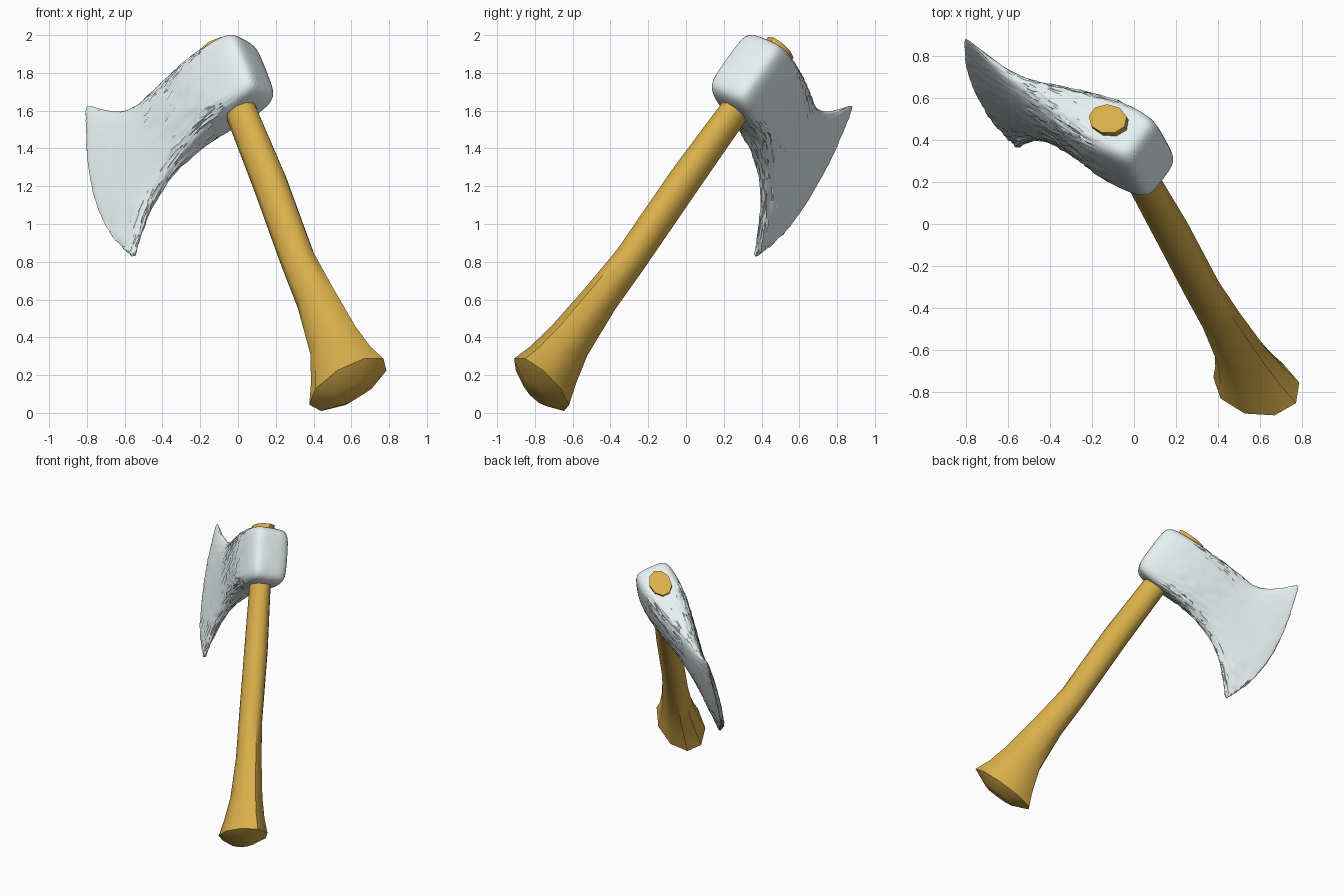
import bpy, bmesh, math, random
from mathutils import Vector

if "Cube" in bpy.data.objects:
    bpy.data.objects.remove(bpy.data.objects["Cube"])

random.seed(4)
TOP = Vector((-0.125, 0.50, 1.93))            # butt of the handle above the head
END = Vector((0.58, -0.765, 0.15))            # knob end of the handle
U = (TOP - END).normalized()                  # along the handle
V = Vector((-0.76, 0.343, -0.551))            # towards the cutting edge
V = (V - U * V.dot(U)).normalized()
W = U.cross(V)                                # through the blade thickness


def material(name, col):
    m = bpy.data.materials.new(name)
    m.diffuse_color = (*col, 1)
    m.use_nodes = True
    m.node_tree.nodes["Principled BSDF"].inputs["Base Color"].default_value = m.diffuse_color
    return m


def loft(name, rings, mat):
    """Skin a list of equal-length point rings and cap both ends."""
    bm = bmesh.new()
    vs = [[bm.verts.new(p) for p in r] for r in rings]
    n = len(rings[0])
    for a, b in zip(vs, vs[1:]):
        for i in range(n):
            j = (i + 1) % n
            bm.faces.new((a[i], a[j], b[j], b[i]))
    bm.faces.new(vs[0][::-1])
    bm.faces.new(vs[-1])
    bmesh.ops.recalc_face_normals(bm, faces=bm.faces[:])
    me = bpy.data.meshes.new(name)
    bm.to_mesh(me)
    bm.free()
    ob = bpy.data.objects.new(name, me)
    bpy.context.collection.objects.link(ob)
    me.materials.append(mat)
    return ob


def smooth(ob, angle):
    bpy.ops.object.select_all(action='DESELECT')
    ob.select_set(True)
    bpy.context.view_layer.objects.active = ob
    bpy.ops.object.shade_smooth_by_angle(angle=math.radians(angle))


# Handle: faceted shaft, flared domed knob; (fraction, half depth, half width, offset)
shaft = [(-.025, .12, .075, 0), (0, .245, .16, -.005), (.05, .195, .135, -.01),
         (.12, .148, .11, -.02), (.25, .113, .09, -.015), (.37, .097, .084, 0),
         (.6, .096, .084, -.014), (.8, .088, .076, -.01), (1, .105, .078, 0)]
rings = []
for t, a, b, off in shaft:
    c = END.lerp(TOP, t) + V * off
    rings.append([c + V * a * math.cos(k) + W * b * math.sin(k)
                  for k in [math.tau * (i + .5) / 9 for i in range(9)]])
handle = loft("handle", rings, material("wood", (0.70, 0.43, 0.07)))
smooth(handle, 46)

# Axe head: (top v, top u, bottom v, bottom u, half thickness, edge bulge, squareness)
sections = [(-.20, -.08, -.20, -.39, .10, 0, 4), (-.16, -.035, -.16, -.445, .14, 0, 5),
            (-.02, -.02, -.02, -.45, .15, 0, 5), (.15, -.012, .14, -.44, .14, 0, 4),
            (.30, -.005, .28, -.45, .112, 0, 3), (.45, -.008, .45, -.485, .08, 0, 2.5),
            (.58, -.02, .62, -.55, .055, .02, 2.5), (.70, .062, .77, -.68, .038, .05, 2.5),
            (.80, .18, .875, -.80, .022, .10, 2.5), (.83, .215, .895, -.835, .008, .125, 2.5)]
rings = []
for tv, tu, bv, bu, hw, bulge, p in sections:
    ring = []
    for i in range(24):
        k = math.tau * i / 24
        c, s = math.cos(k), math.sin(k)
        y = math.copysign(abs(c) ** (2 / p), c)
        x = math.copysign(abs(s) ** (2 / p), s)
        f = (y + 1) / 2
        v = bv + (tv - bv) * f + bulge * (1 - y * y) * (1 - .3 * y)
        ring.append(TOP + V * v + U * (bu + (tu - bu) * f) + W * hw * x)
    rings.append(ring)
head = loft("axe_head", rings, material("steel", (0.80, 0.88, 0.88)))
sub = head.modifiers.new("round", 'SUBSURF')
sub.levels = sub.render_levels = 2
bpy.context.view_layer.objects.active = head
head.select_set(True)
bpy.ops.object.modifier_apply(modifier=sub.name)

# Pitted, hammered surface in front of the eye, strongest near the shoulders and lower tip
for vert in head.data.vertices:
    d = vert.co - TOP
    v, u = d.dot(V), d.dot(U)
    amp = 0.002
    if .06 < v < .5 or u < -.52:
        amp = 0.006
    if v > -.05:
        vert.co += Vector([random.uniform(-amp, amp) for _ in range(3)])
smooth(head, 40)
